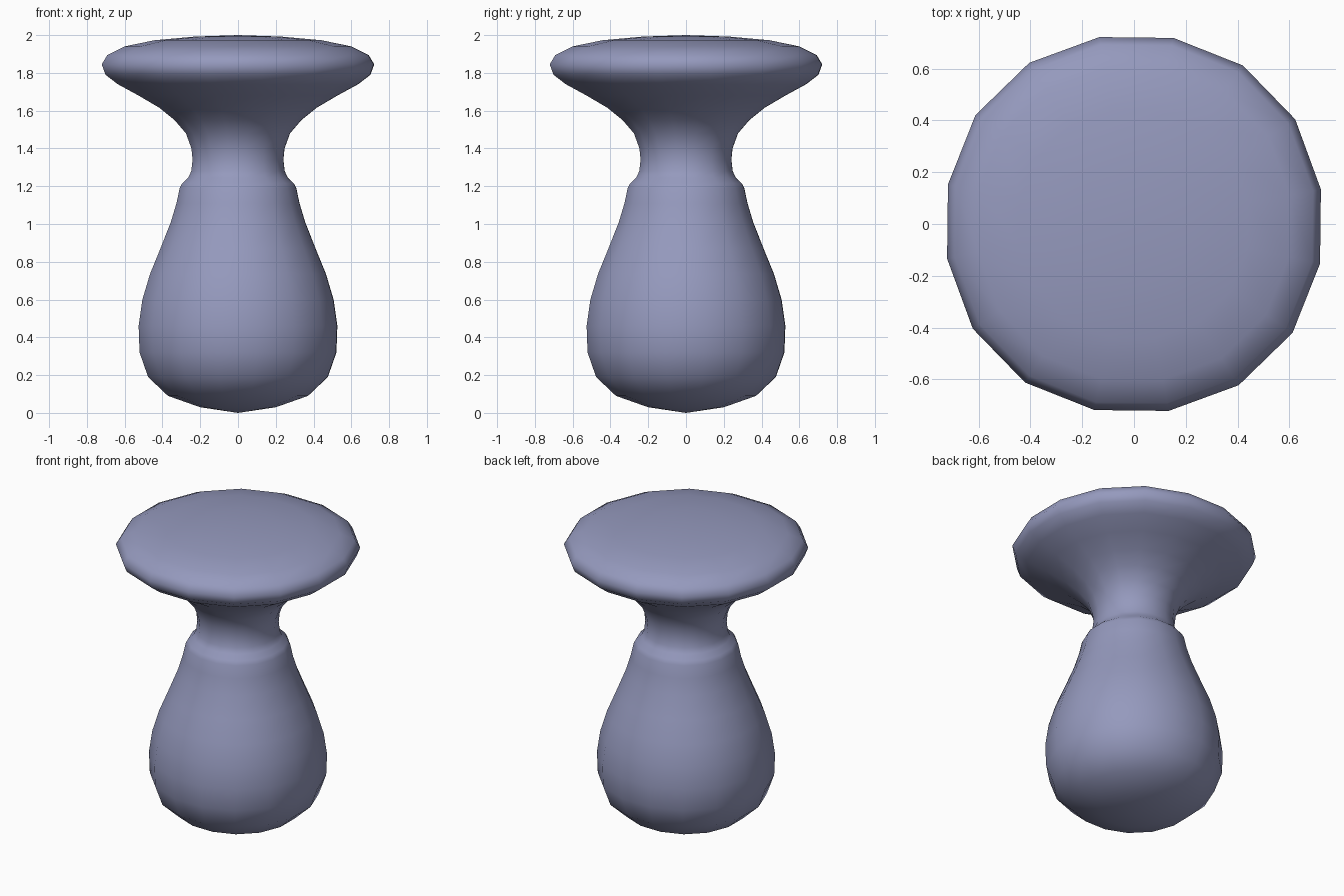
import bpy, bmesh
from math import sin, cos, pi, radians

if "Cube" in bpy.data.objects:
    bpy.data.objects.remove(bpy.data.objects["Cube"])

SIDES = 16
TURN = radians(10.5)      # corner offset of the 16-sided rings
FIT = 1 / cos(radians(10.5))  # silhouette half-width to ring radius

# silhouette half-width, height (bottom to top, poles excluded)
profile = [
    (0.20, 0.03), (0.37, 0.09), (0.475, 0.19), (0.52, 0.32), (0.525, 0.46),
    (0.505, 0.60), (0.465, 0.735), (0.41, 0.87), (0.355, 1.01), (0.325, 1.11),
    (0.308, 1.19), (0.295, 1.215), (0.263, 1.245), (0.247, 1.28), (0.24, 1.34),
    (0.246, 1.40), (0.275, 1.48), (0.335, 1.55), (0.415, 1.615), (0.525, 1.68),
    (0.635, 1.74), (0.70, 1.79), (0.72, 1.845), (0.69, 1.895), (0.60, 1.94),
    (0.44, 1.973), (0.23, 1.992),
]

bm = bmesh.new()


def ring(r, z):
    verts = []
    for i in range(SIDES):
        a = TURN + 2 * pi * i / SIDES
        # rings are very slightly squarish, fuller on the diagonals
        s = r * FIT * (1 + 0.008 * (1 - cos(4 * a)))
        verts.append(bm.verts.new((s * cos(a), s * sin(a), z)))
    return verts


# bulb body, neck and flared head as one turned skin
rings = [ring(r, z) for r, z in profile]
base = bm.verts.new((0, 0, 0))
crown = bm.verts.new((0, 0, 2))
for i in range(SIDES):
    j = (i + 1) % SIDES
    for a, b in zip(rings, rings[1:]):
        bm.faces.new((a[i], a[j], b[j], b[i]))
    bm.faces.new((base, rings[0][j], rings[0][i]))
    bm.faces.new((crown, rings[-1][i], rings[-1][j]))
for f in bm.faces:
    f.smooth = True

mesh = bpy.data.meshes.new("turned_knob")
bm.to_mesh(mesh)
bm.free()

# slate blue-grey finish
slate = bpy.data.materials.new("slate_blue")
slate.diffuse_color = (0.30, 0.32, 0.51, 1)
slate.use_nodes = True
slate.node_tree.nodes["Principled BSDF"].inputs["Base Color"].default_value = slate.diffuse_color
mesh.materials.append(slate)

knob = bpy.data.objects.new("turned_knob", mesh)
bpy.context.collection.objects.link(knob)
